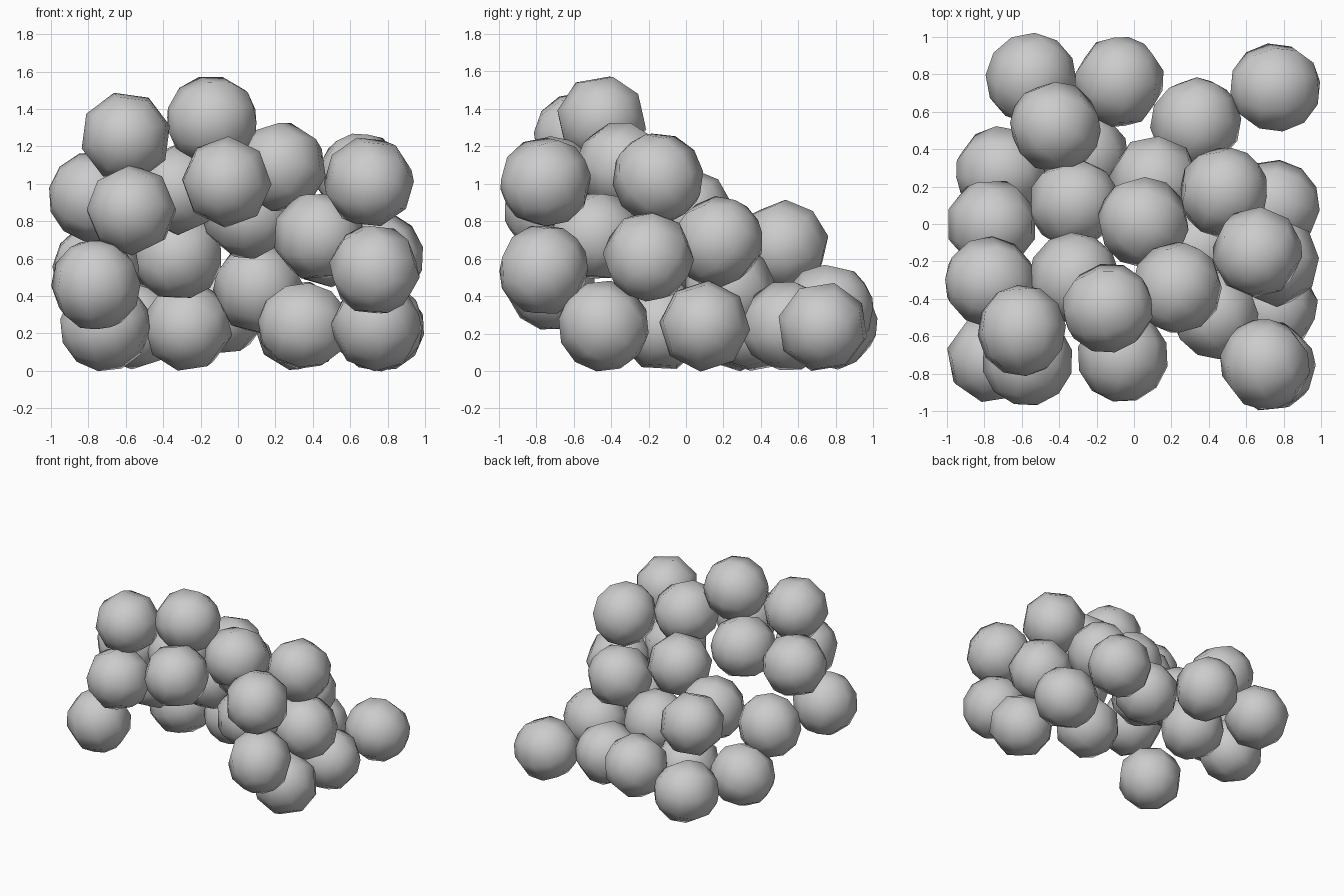
import bpy, random, math

random.seed(4)
RADIUS = 0.245

# Boulder centres, grouped by layer
layers = {
    "base_boulder": [(-.55, .78, .25), (-.08, .76, .33), (.33, .54, .24), (.755, .73, .235),
                     (-.71, .28, .24), (-.27, .36, .24), (.35, -.13, .24), (.75, .10, .24),
                     (.74, -.44, .24)],
    "middle_boulder": [(-.42, .52, .67), (-.76, 0, .55), (-.32, .11, .62), (.11, .23, .44),
                       (.48, .17, .69), (.75, -.2, .61), (.43, -.48, .72), (.73, -.76, .54),
                       (-.76, -.72, .46)],
    "upper_boulder": [(.05, .01, .84), (-.77, -.31, .93), (-.32, -.29, .97), (.66, -.15, 1.03),
                      (-.57, -.73, .86), (-.06, -.71, 1.01), (.70, -.75, 1.01), (.23, -.34, 1.09)],
    "top_boulder": [(-.60, -.57, 1.25), (-.14, -.45, 1.34)],
}

# Coarse smooth-shaded boulders, each turned a random way
for name, centres in layers.items():
    for c in centres:
        turn = [random.uniform(0, math.tau) for _ in range(3)]
        bpy.ops.mesh.primitive_uv_sphere_add(segments=8, ring_count=6, radius=RADIUS,
                                             location=c, rotation=turn)
        boulder = bpy.context.object
        boulder.name = name
        bpy.ops.object.shade_smooth()
